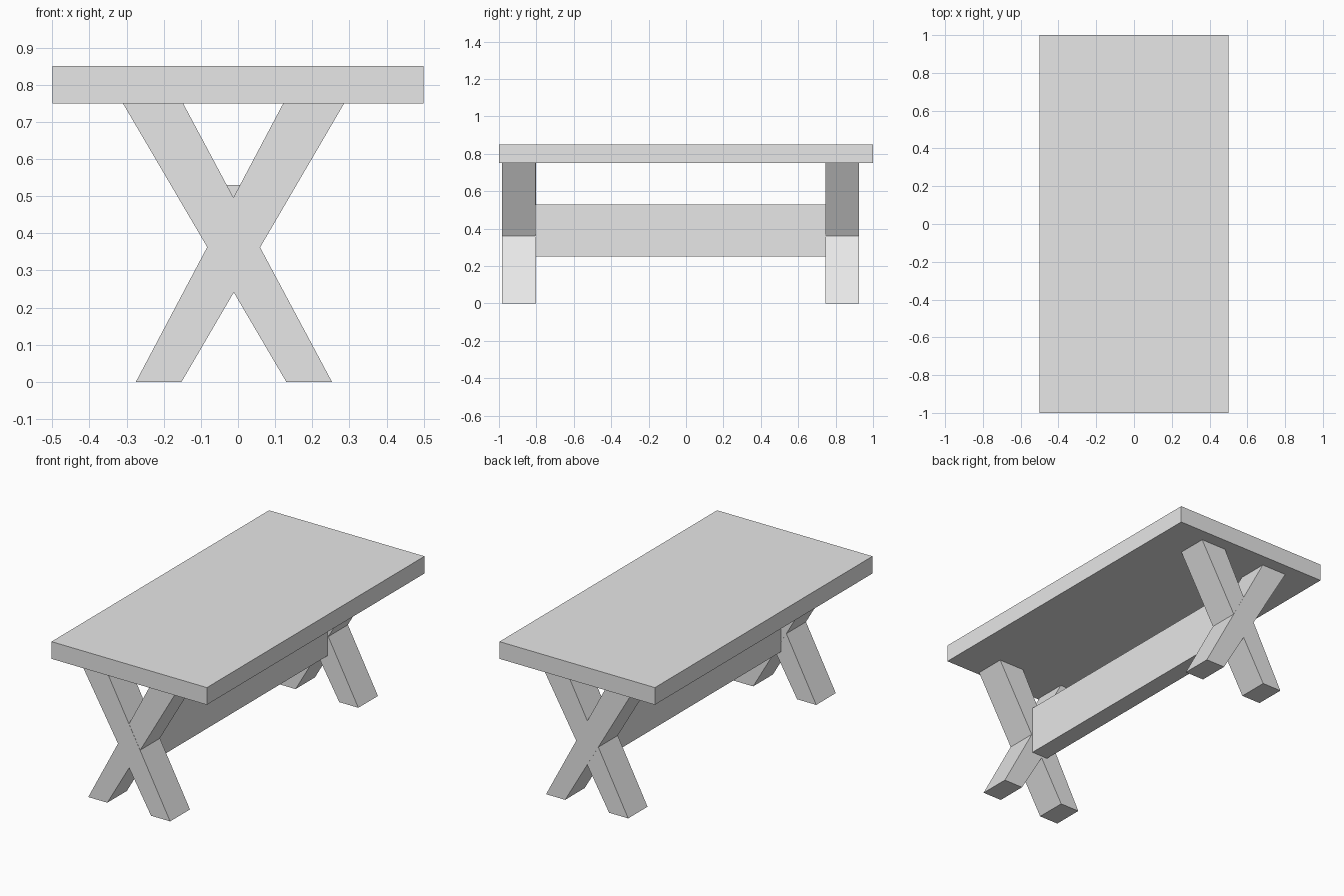
import bpy
import bmesh

cube = bpy.data.objects.get("Cube")
if cube:
    bpy.data.objects.remove(cube, do_unlink=True)

grey = bpy.data.materials.new("plain grey")
grey.use_nodes = True
grey.diffuse_color = (0.8, 0.8, 0.8, 1)
grey.node_tree.nodes["Principled BSDF"].inputs["Base Color"].default_value = (0.8, 0.8, 0.8, 1)


def prism(name, outline, y0, y1):
    """Extrude an x-z outline from y0 to y1."""
    bm = bmesh.new()
    face = bm.faces.new([bm.verts.new((x, y0, z)) for x, z in outline])
    out = bmesh.ops.extrude_face_region(bm, geom=[face])
    moved = [g for g in out["geom"] if isinstance(g, bmesh.types.BMVert)]
    bmesh.ops.translate(bm, verts=moved, vec=(0, y1 - y0, 0))
    bmesh.ops.recalc_face_normals(bm, faces=bm.faces)
    mesh = bpy.data.meshes.new(name)
    bm.to_mesh(mesh)
    bm.free()
    mesh.materials.append(grey)
    obj = bpy.data.objects.new(name, mesh)
    bpy.context.collection.objects.link(obj)
    return obj


def box(name, x0, x1, y0, y1, z0, z1):
    return prism(name, [(x0, z0), (x1, z0), (x1, z1), (x0, z1)], y0, y1)


# Table top and the long rail below it
TOP = 0.75
box("table_top", -0.5, 0.5, -1, 1, TOP, 0.85)
box("rail", -0.05, 0.055, -0.805, 0.75, 0.25, 0.53)

# Crossed, slightly tapered legs at each end
falling = [(0.13, 0), (0.253, 0), (-0.148, TOP), (-0.31, TOP)]
rising = [(-0.275, 0), (-0.152, 0), (0.286, TOP), (0.122, TOP)]
for end, y0, y1 in (("front", -0.985, -0.803), ("back", 0.745, 0.925)):
    prism(end + "_falling_leg", falling, y0, y1)
    prism(end + "_rising_leg", rising, y0 + 0.001, y1 - 0.001)
